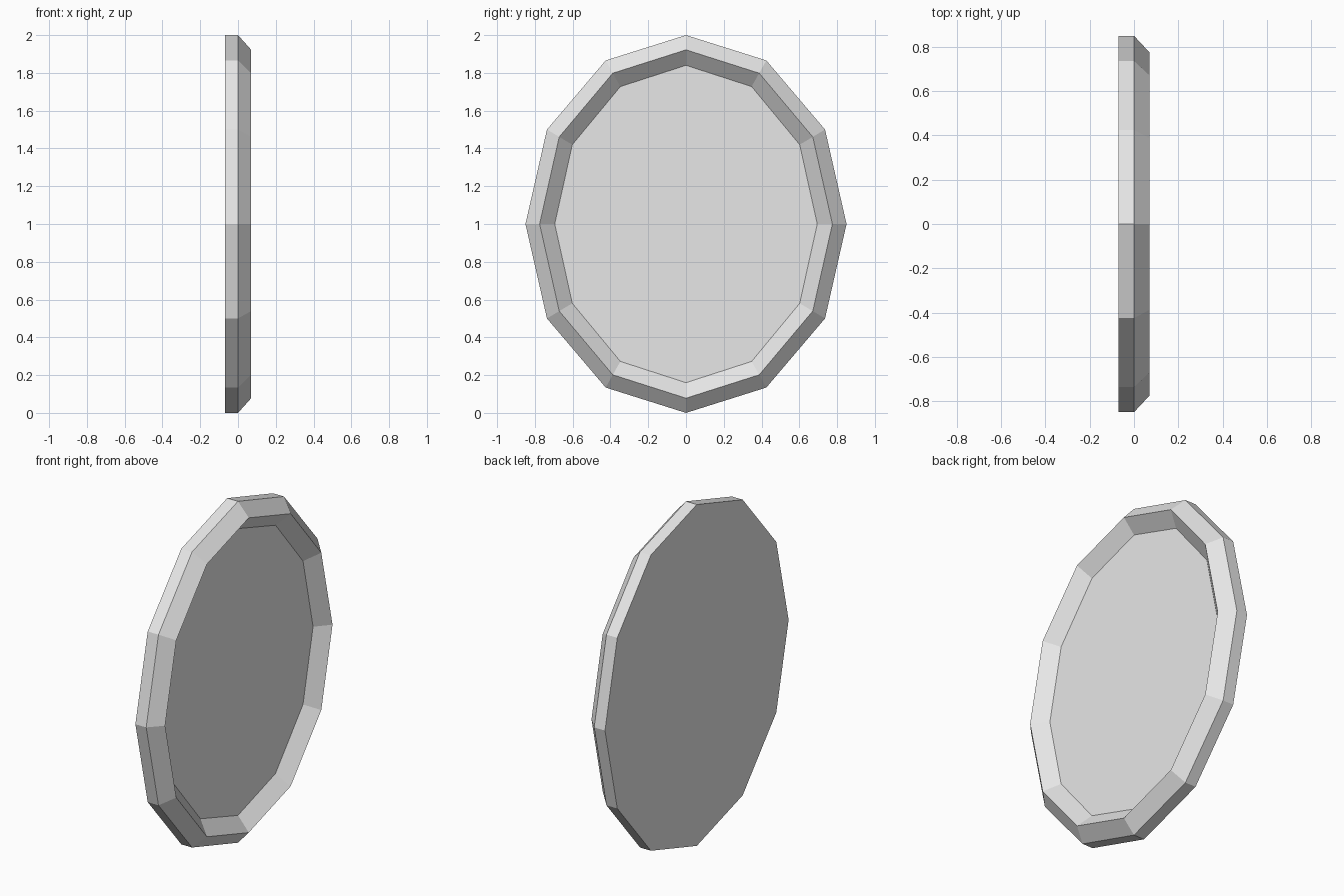
import bpy, bmesh, math

if "Cube" in bpy.data.objects:
    bpy.data.objects.remove(bpy.data.objects["Cube"])

SIDES = 12
CENTRE_Z = 1.0

grey = bpy.data.materials.new("light grey")
grey.diffuse_color = (0.8, 0.8, 0.8, 1)
grey.use_nodes = True
grey.node_tree.nodes["Principled BSDF"].inputs["Base Color"].default_value = grey.diffuse_color


def ring(bm, x, ry, rz):
    """Twelve-sided oval of vertices, facing +x."""
    return [bm.verts.new((x, ry * math.sin(a), CENTRE_Z + rz * math.cos(a)))
            for a in (math.tau * i / SIDES for i in range(SIDES))]


def build(name, profile, cap_first=False, cap_last=False):
    """Bridge the oval rings of a profile (x, half width, half height)."""
    bm = bmesh.new()
    rings = [ring(bm, *p) for p in profile]
    for a, b in zip(rings, rings[1:]):
        for i in range(SIDES):
            j = (i + 1) % SIDES
            bm.faces.new((a[j], a[i], b[i], b[j]))
    if cap_first:
        bm.faces.new(rings[0])
    if cap_last:
        bm.faces.new(rings[-1][::-1])
    mesh = bpy.data.meshes.new(name)
    bm.to_mesh(mesh)
    bm.free()
    mesh.materials.append(grey)
    obj = bpy.data.objects.new(name, mesh)
    bpy.context.collection.objects.link(obj)


# Frame: flat back, straight rim, bevelled ridge sloping in to the pane
build("frame", [(-0.07, 0.85, 1.0), (0, 0.85, 1.0),
                (0.07, 0.775, 0.922), (0, 0.695, 0.84)], cap_first=True)

# Flat pane inside the frame
build("mirror_pane", [(0, 0.695, 0.84)], cap_last=True)
